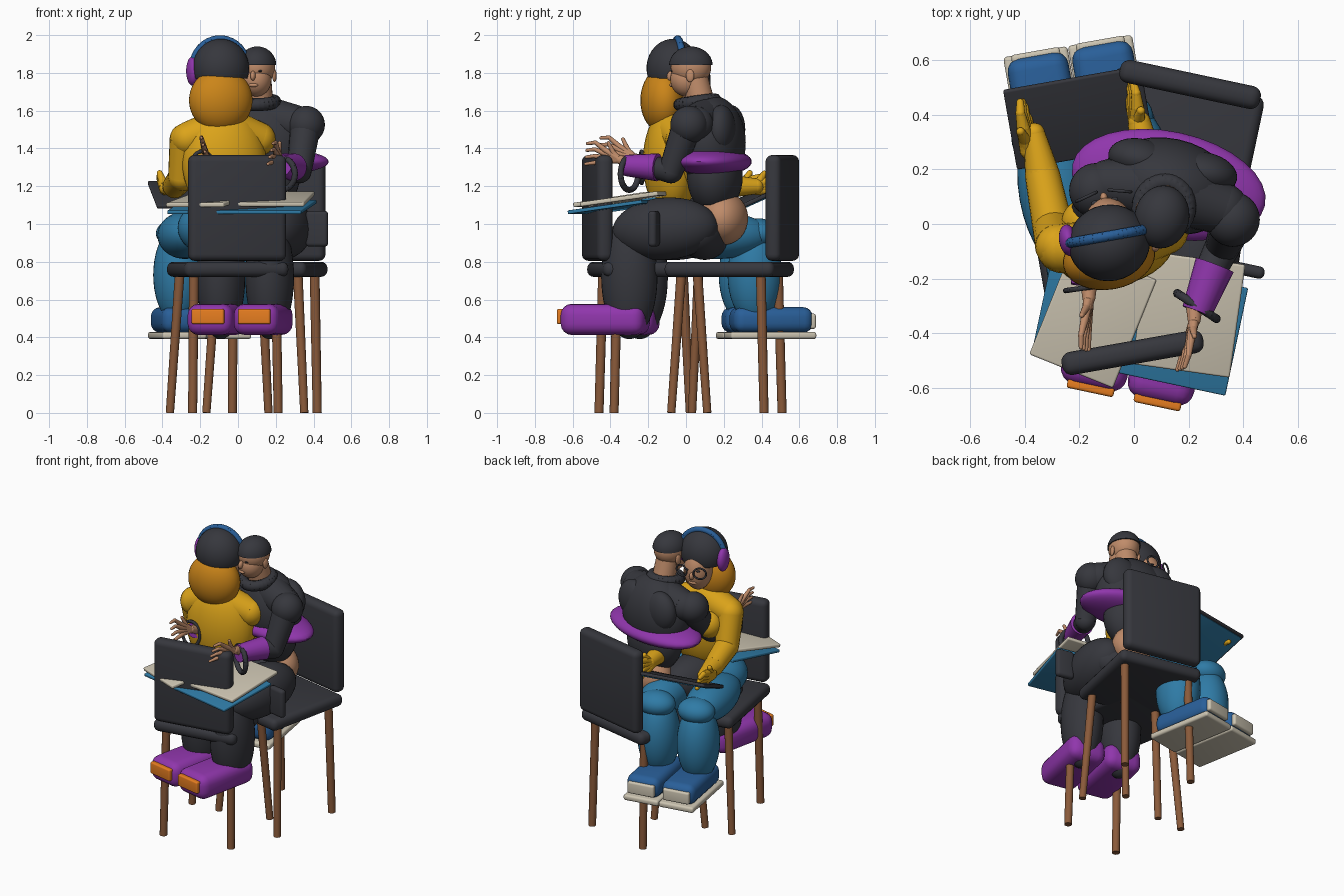
import bpy, bmesh
from math import radians, sin, cos, pi
from mathutils import Matrix, Vector, Euler

cube = bpy.data.objects.get("Cube")
if cube:
    bpy.data.objects.remove(cube)


def material(name, hex_code):
    rgb = [int(hex_code[i:i + 2], 16) / 255 for i in (0, 2, 4)]
    lin = [c / 12.92 if c < 0.04 else ((c + 0.055) / 1.055) ** 2.4 for c in rgb]
    m = bpy.data.materials.new(name)
    m.use_nodes = True
    m.diffuse_color = (*lin, 1)
    m.node_tree.nodes["Principled BSDF"].inputs["Base Color"].default_value = (*lin, 1)
    return m


charcoal = material("charcoal", "36373d")
yellow = material("yellow", "dca41a")
amber = material("amber", "cb8519")
teal = material("teal", "2f7ba6")
blue = material("blue", "295f99")
purple = material("purple", "9036ac")
orange = material("orange", "e67d20")
wood = material("wood", "8a5a3a")
cream = material("cream", "cdc5b2")
skin = material("skin", "c08c6a")

WORLD = Matrix()
MAN = Matrix.Translation((0.205, 0.51, 0)) @ Matrix.Rotation(radians(-12), 4, 'Z')
WOMAN = Matrix.Translation((-0.005, -0.47, 0)) @ Matrix.Rotation(radians(190), 4, 'Z')


def finish(name, bm, mat, frame):
    bmesh.ops.transform(bm, matrix=frame, verts=bm.verts)
    mesh = bpy.data.meshes.new(name)
    bm.to_mesh(mesh)
    bm.free()
    mesh.materials.append(mat)
    for p in mesh.polygons:
        p.use_smooth = True
    mesh.set_sharp_from_angle(angle=radians(40))
    bpy.context.collection.objects.link(bpy.data.objects.new(name, mesh))


def place(loc, size, rot):
    e = Euler([radians(a) for a in rot]).to_matrix().to_4x4()
    return Matrix.Translation(loc) @ e @ Matrix.Diagonal((*size, 1))


def ball(name, frame, loc, half, mat, rot=(0, 0, 0), cut=None):
    """Ellipsoid, optionally cut flat below a height."""
    bm = bmesh.new()
    bmesh.ops.create_uvsphere(bm, u_segments=32, v_segments=20, radius=1)
    bmesh.ops.transform(bm, matrix=place(loc, half, rot), verts=bm.verts)
    if cut is not None:
        geom = bm.verts[:] + bm.edges[:] + bm.faces[:]
        bmesh.ops.bisect_plane(bm, geom=geom, plane_co=(0, 0, cut),
                               plane_no=(0, 0, 1), clear_inner=True)
        bmesh.ops.holes_fill(bm, edges=[e for e in bm.edges if e.is_boundary])
    finish(name, bm, mat, frame)


def box(name, frame, loc, size, mat, bevel=0.01, rot=(0, 0, 0)):
    """Rounded slab."""
    bm = bmesh.new()
    bmesh.ops.create_cube(bm, size=1)
    bmesh.ops.scale(bm, vec=size, verts=bm.verts)
    bmesh.ops.bevel(bm, geom=bm.edges[:], offset=bevel, segments=4,
                    profile=0.5, affect='EDGES')
    bmesh.ops.transform(bm, matrix=place(loc, (1, 1, 1), rot), verts=bm.verts)
    finish(name, bm, mat, frame)


def limb(name, frame, points, mat, segs=20, rounded=True):
    """Chain of tapered tubes; every point is x, y, z, radius."""
    bm = bmesh.new()
    pts = [(Vector(p[:3]), p[3]) for p in points]
    for (a, ra), (b, rb) in zip(pts, pts[1:]):
        d = b - a
        m = Matrix.Translation((a + b) / 2) @ d.to_track_quat('Z', 'Y').to_matrix().to_4x4()
        bmesh.ops.create_cone(bm, cap_ends=True, segments=segs, radius1=ra,
                              radius2=rb, depth=d.length, matrix=m)
    if rounded:
        for p, r in pts:
            bmesh.ops.create_uvsphere(bm, u_segments=segs, v_segments=max(6, segs // 2),
                                      radius=r, matrix=Matrix.Translation(p))
    finish(name, bm, mat, frame)


def arc(name, frame, loc, rx, ry, r, mat, rot=(0, 0, 0), end=2 * pi):
    """Round-section ring or partial ring."""
    m = place(loc, (1, 1, 1), rot)
    pts = [(*(m @ Vector((rx * cos(end * i / 28), ry * sin(end * i / 28), 0))), r)
           for i in range(29)]
    limb(name, frame, pts, mat, segs=10)


def hand(name, wrist, tip, side, mat, thick, spread):
    """Four fingers fanned along side, running back through the palm, and a thumb."""
    w, t, side = Vector(wrist), Vector(tip), Vector(side).normalized()
    reach = (t - w).length
    d = (t - w) / reach
    for i in range(4):
        k = i - 1.5
        a = w + d * reach * 0.45 + side * k * 0.02
        b = a + (d + side * k * spread) * reach * 0.3
        c = b + (d - side * 0.4) * reach * 0.22
        limb(name + "_finger", WORLD, [(*w, thick * 1.7), (*a, thick * 1.25), (*b, thick * 0.9),
                                       (*c, thick * 0.7)], mat, 10)
    a = w + d * reach * 0.2 + side * 0.025
    b = a + (d * 0.7 + side) * reach * 0.25
    limb(name + "_thumb", WORLD, [(*w, thick * 1.5), (*a, thick * 1.2), (*b, thick * 0.8)], mat, 10)


# Chairs
for who, frame in (("rear", MAN), ("front", WOMAN)):
    box(who + "_chair_back", frame, (0, 0, 1.085), (0.525, 0.085, 0.56), charcoal, 0.035)
    box(who + "_chair_seat", frame, (0, -0.287, 0.76), (0.56, 0.595, 0.08), charcoal, 0.035)
    for s in (-1, 1):
        limb(who + "_chair_back_leg", frame, [(s * 0.23, -0.05, 0, 0.024),
             (s * 0.22, -0.07, 0.74, 0.026)], wood, 16, False)
        limb(who + "_chair_front_leg", frame, [(s * 0.265, -0.545, 0, 0.022),
             (s * 0.22, -0.5, 0.74, 0.026)], wood, 16, False)

# Man: body
ball("man_waist_skin", MAN, (0, -0.315, 1.03), (0.17, 0.125, 0.14), skin)
ball("man_hips", MAN, (0, -0.42, 0.95), (0.25, 0.13, 0.14), charcoal)
ball("man_belly", MAN, (0, -0.365, 1.25), (0.2, 0.145, 0.2), charcoal, cut=1.1)
ball("man_chest", MAN, (0, -0.38, 1.43), (0.25, 0.175, 0.25), charcoal)
ball("man_puffy_band", MAN, (0, -0.375, 1.33), (0.36, 0.195, 0.075), purple)
limb("man_shoulders", MAN, [(-0.21, -0.42, 1.53, 0.095), (0, -0.39, 1.56, 0.125),
     (0.21, -0.42, 1.53, 0.095)], charcoal)
limb("man_neck", MAN, [(0, -0.42, 1.56, 0.075), (0, -0.47, 1.76, 0.07)], skin)
arc("man_collar", MAN, (0, -0.46, 1.645), 0.085, 0.095, 0.034, charcoal, (8, 0, 0))
for s in (-1, 1):
    ball("man_shoulder_blade", MAN, (s * 0.12, -0.305, 1.5), (0.12, 0.075, 0.13), charcoal)
    ball("man_shoulder", MAN, (s * 0.256, -0.45, 1.525), (0.098, 0.1, 0.1), charcoal)
    ball("man_thigh", MAN, (s * 0.155, -0.6, 0.975), (0.155, 0.285, 0.165), charcoal, (4, 0, 0))
    ball("man_shin", MAN, (s * 0.132, -0.8, 0.72), (0.128, 0.15, 0.33), charcoal)
    box("man_shoe", MAN, (s * 0.125, -0.932, 0.495), (0.247, 0.455, 0.165), purple, 0.06)
    box("man_toe_plate", MAN, (s * 0.125, -1.16, 0.51), (0.175, 0.035, 0.08), orange, 0.01)
box("thigh_pouch", MAN, (0.35, -0.62, 0.975), (0.12, 0.045, 0.19), charcoal, 0.02)

# Man: head
ball("man_head", MAN, (0, -0.495, 1.83), (0.094, 0.108, 0.1), skin)
ball("man_jaw", MAN, (0, -0.52, 1.765), (0.08, 0.085, 0.09), skin)
ball("man_hair", MAN, (0, -0.495, 1.84), (0.1, 0.116, 0.1), charcoal, cut=1.842)
ball("man_nose", MAN, (0, -0.605, 1.785), (0.014, 0.02, 0.026), skin, (-15, 0, 0))
ball("man_mouth", MAN, (0, -0.598, 1.735), (0.026, 0.012, 0.01), skin)
for s in (-1, 1):
    ball("man_ear", MAN, (s * 0.09, -0.48, 1.785), (0.011, 0.022, 0.034), skin)
    ball("man_eye", MAN, (s * 0.035, -0.59, 1.81), (0.012, 0.008, 0.005), charcoal)

# Man: arms reaching around
limb("man_left_arm", WORLD, [(0.355, 0.0, 1.5, 0.08), (0.325, -0.08, 1.28, 0.065),
     (0.28, -0.17, 1.3, 0.058)], charcoal)
limb("man_left_cuff", WORLD, [(0.295, -0.15, 1.3, 0.074), (0.23, -0.32, 1.31, 0.056)],
     purple, rounded=False)
limb("man_right_arm", WORLD, [(-0.13, 0.12, 1.5, 0.085), (-0.18, -0.03, 1.3, 0.065)], charcoal)
limb("man_right_cuff", WORLD, [(-0.18, -0.03, 1.3, 0.065), (-0.18, -0.22, 1.32, 0.05)],
     purple, rounded=False)
for name, wrist, tip, lean in (
        ("man_left_hand", (0.22, -0.35, 1.34), (0.175, -0.53, 1.39), 0.25),
        ("man_right_hand", (-0.165, -0.27, 1.35), (-0.185, -0.46, 1.42), -0.25)):
    limb(name + "_wrist", WORLD, [(wrist[0], wrist[1] + 0.06, wrist[2] - 0.02, 0.032),
                                  (*wrist, 0.024)], skin)
    hand(name, wrist, tip, (lean, 0.1, 1), skin, 0.012, 0.3)
arc("left_bangle", WORLD, (0.23, -0.3, 1.265), 0.085, 0.085, 0.016, charcoal, (90, 0, -33))
arc("right_bangle", WORLD, (-0.19, -0.235, 1.3), 0.06, 0.085, 0.01, charcoal, (90, 0, 8))

# Open book on the man's lap
box("book_cover", MAN, (0, -0.885, 1.09), (0.725, 0.405, 0.02), teal, 0.006, (8, 0, 0))
box("book_left_page", WORLD, (-0.15, -0.34, 1.13), (0.33, 0.43, 0.024), cream, 0.008, (8, 0, -22))
box("book_right_page", WORLD, (0.2, -0.33, 1.133), (0.36, 0.42, 0.024), cream, 0.008, (8, 0, -8))

# Woman: body
ball("woman_hips", WOMAN, (0, -0.33, 0.98), (0.26, 0.19, 0.17), teal)
ball("woman_torso", WOMAN, (0, -0.395, 1.33), (0.225, 0.145, 0.29), yellow)
limb("woman_shoulders", WOMAN, [(-0.19, -0.42, 1.45, 0.09), (0, -0.39, 1.52, 0.105),
     (0.19, -0.42, 1.45, 0.09)], yellow)
limb("woman_neck", WOMAN, [(0, -0.4, 1.55, 0.06), (0, -0.42, 1.7, 0.055)], skin)
for s in (-1, 1):
    ball("woman_bust", WOMAN, (s * 0.085, -0.5, 1.38), (0.09, 0.085, 0.09), yellow)
    ball("woman_thigh", WOMAN, (0.02 + s * 0.15, -0.62, 0.94), (0.14, 0.29, 0.125), teal)
    ball("woman_knee", WOMAN, (0.03 + s * 0.135, -0.85, 0.95), (0.12, 0.1, 0.08), teal)
    ball("woman_shin", WOMAN, (0.035 + s * 0.135, -0.83, 0.73), (0.132, 0.145, 0.26), teal)
    box("woman_shoe", WOMAN, (0.04 + s * 0.12, -0.92, 0.492), (0.225, 0.425, 0.135), blue, 0.05)
    box("woman_shoe_sole", WOMAN, (0.04 + s * 0.12, -0.915, 0.41), (0.238, 0.46, 0.038), cream, 0.014)
    box("woman_toe_cap", WOMAN, (0.04 + s * 0.12, -1.13, 0.485), (0.18, 0.035, 0.08), cream, 0.012)

# Woman: head
ball("woman_face", WOMAN, (0.005, -0.475, 1.73), (0.088, 0.1, 0.135), skin)
ball("woman_hair", WOMAN, (0.015, -0.41, 1.825), (0.15, 0.14, 0.155), charcoal, cut=1.77)
ball("woman_back_hair", WOMAN, (0.025, -0.355, 1.655), (0.17, 0.115, 0.17), amber)
ball("woman_nose", WOMAN, (0.005, -0.575, 1.72), (0.014, 0.02, 0.024), skin)
ball("woman_mouth", WOMAN, (0.005, -0.56, 1.67), (0.028, 0.012, 0.011), skin)
arc("headband", WOMAN, (0.015, -0.435, 1.825), 0.148, 0.155, 0.019, blue, (90, 0, 0), pi)
for s in (-1, 1):
    ball("ear_cup", WOMAN, (0.015 + s * 0.145, -0.445, 1.81), (0.034, 0.058, 0.078), purple)
    ball("woman_eye", WOMAN, (0.005 + s * 0.036, -0.562, 1.755), (0.014, 0.01, 0.006), charcoal)
    arc("glasses_rim", WOMAN, (0.005 + s * 0.062, -0.59, 1.755), 0.04, 0.036, 0.006, charcoal,
        (90, 0, s * 15))

# Woman: arms and gloved hands
limb("woman_left_arm", WORLD, [(-0.28, -0.08, 1.45, 0.082), (-0.295, -0.02, 1.25, 0.075),
     (-0.335, 0.18, 1.2, 0.064), (-0.365, 0.33, 1.2, 0.04)], yellow)
limb("woman_right_arm", WORLD, [(0.08, -0.02, 1.45, 0.08), (0.1, 0.07, 1.25, 0.07),
     (0.04, 0.26, 1.2, 0.058), (0.02, 0.37, 1.2, 0.042)], yellow)
hand("woman_left_hand", (-0.385, 0.27, 1.19), (-0.41, 0.45, 1.22), (-0.3, 0, 1), yellow, 0.02, 0.12)
hand("woman_right_hand", (0.015, 0.35, 1.19), (-0.01, 0.52, 1.22), (0.3, 0, 1), yellow, 0.02, 0.12)

# Tablet on the woman's lap
box("tablet", WOMAN, (0.045, -0.88, 1.155), (0.51, 0.32, 0.022), charcoal, 0.008, (-24, 0, 0))
box("tablet_underside", WOMAN, (0.045, -0.885, 1.143), (0.48, 0.29, 0.008), teal, 0.002, (-24, 0, 0))
